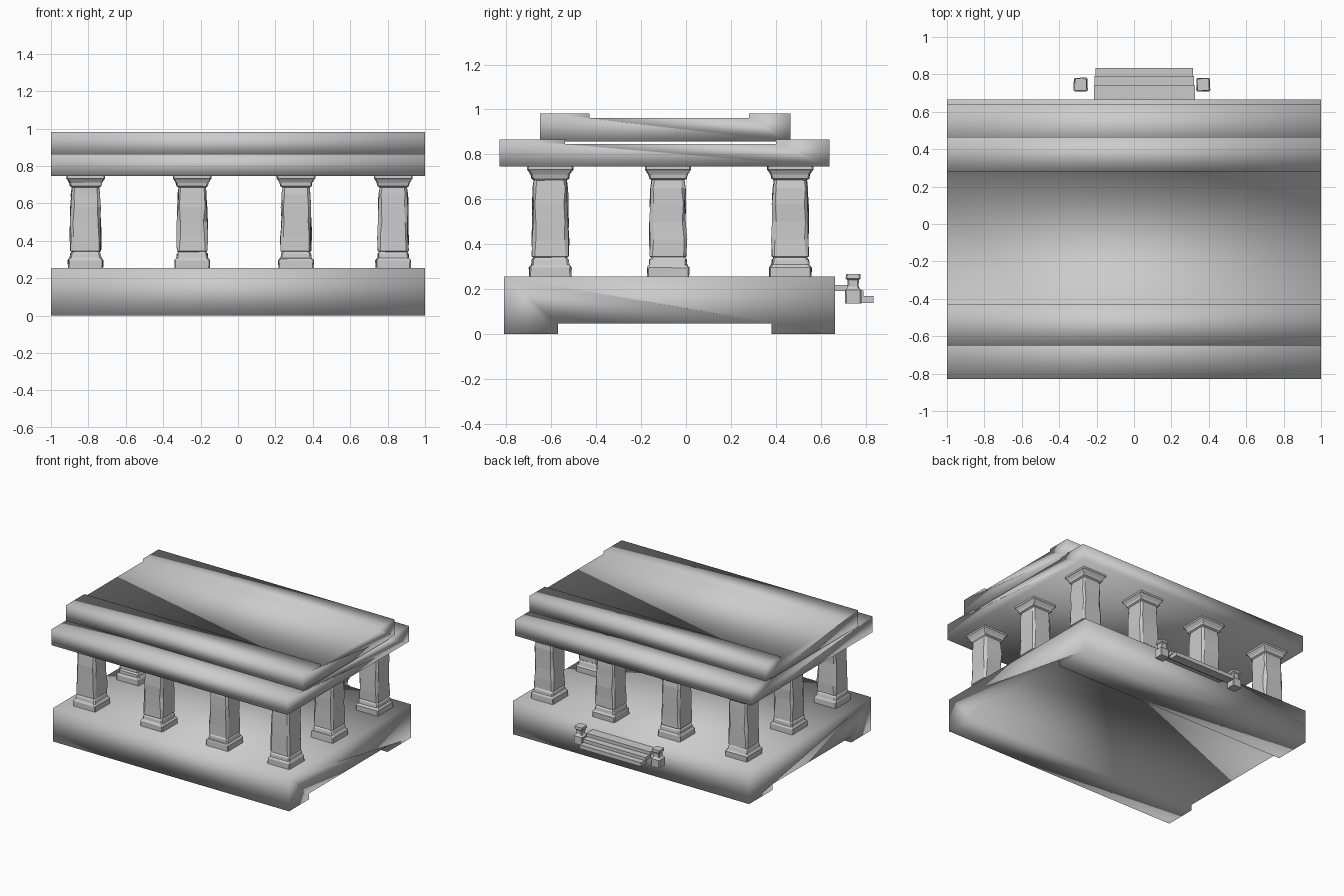
import bpy, bmesh, math, random

random.seed(4)

stone = bpy.data.materials.new("grey_stone")
stone.diffuse_color = (0.6, 0.6, 0.6, 1)


def finish(bm, name, smooth):
    bmesh.ops.recalc_face_normals(bm, faces=bm.faces)
    me = bpy.data.meshes.new(name)
    bm.to_mesh(me)
    bm.free()
    me.materials.append(stone)
    for p in me.polygons:
        p.use_smooth = smooth
    ob = bpy.data.objects.new(name, me)
    bpy.context.collection.objects.link(ob)
    return ob


def extrude_x(name, profile, x0, x1, smooth=True):
    """Extrude a (y, z) profile along x."""
    bm = bmesh.new()
    a = [bm.verts.new((x0, y, z)) for y, z in profile]
    b = [bm.verts.new((x1, y, z)) for y, z in profile]
    n = len(profile)
    for i in range(n):
        j = (i + 1) % n
        bm.faces.new((a[i], a[j], b[j], b[i]))
    bm.faces.new(a)
    bm.faces.new(b)
    return finish(bm, name, smooth)


def loft(bm, rings, cx, cy):
    """Stack chamfered square rings: (half width, z, chamfer, wear)."""
    prev = first = None
    for h, z, c, wear in rings:
        ring = []
        for sx, sy in ((1, 1), (-1, 1), (-1, -1), (1, -1)):
            pts = [(h, h - c), (h - c, h)]
            if sx * sy < 0:
                pts.reverse()
            for px, py in pts:
                ring.append(bm.verts.new((cx + sx * px + random.uniform(-wear, wear),
                                          cy + sy * py + random.uniform(-wear, wear),
                                          z + random.uniform(-wear, wear) * 0.4)))
        if prev:
            for i in range(8):
                j = (i + 1) % 8
                bm.faces.new((prev[i], prev[j], ring[j], ring[i]))
        else:
            first = ring
        prev = ring
    bm.faces.new(first)
    bm.faces.new(prev)


# Base slab with two feet along its long edges
extrude_x("base_slab", [(-0.81, 0), (-0.57, 0), (-0.57, 0.045), (0.38, 0.045),
                        (0.38, 0), (0.665, 0), (0.665, 0.255), (-0.81, 0.255)], -1, 1)

# Two roof slabs with raised edges
extrude_x("lower_roof", [(-0.83, 0.745), (0.64, 0.745), (0.64, 0.865), (0.40, 0.865),
                         (0.40, 0.847), (-0.54, 0.847), (-0.54, 0.865), (-0.83, 0.865)], -1, 1)
extrude_x("upper_roof", [(-0.65, 0.857), (0.465, 0.857), (0.465, 0.982), (0.28, 0.982),
                         (0.28, 0.962), (-0.43, 0.962), (-0.43, 0.982), (-0.65, 0.982)], -1, 1)

# Weathered columns around the perimeter
COLUMN = [(0.094, 0.250, 0.006, 0), (0.094, 0.295, 0.006, 0.003), (0.088, 0.304, 0.008, 0.002),
          (0.084, 0.308, 0.008, 0.002), (0.081, 0.330, 0.008, 0.003), (0.074, 0.341, 0.010, 0.002),
          (0.082, 0.345, 0.012, 0.002), (0.081, 0.42, 0.014, 0.005), (0.079, 0.50, 0.016, 0.005),
          (0.078, 0.58, 0.014, 0.005), (0.076, 0.65, 0.012, 0.004), (0.073, 0.685, 0.012, 0.002),
          (0.083, 0.692, 0.006, 0.002), (0.087, 0.710, 0.006, 0.002), (0.098, 0.728, 0.006, 0.002),
          (0.103, 0.732, 0.006, 0.001), (0.103, 0.750, 0.006, 0)]
xs, ys = (-0.815, -0.245, 0.31, 0.83), (-0.605, -0.08, 0.465)
for i, x in enumerate(xs):
    for j, y in enumerate(ys):
        if j == 1 and i in (1, 2):
            continue
        bm = bmesh.new()
        loft(bm, COLUMN, x, y)
        finish(bm, "column_%d_%d" % (i, j), False)

# Three thin steps at the back
for k, (y0, y1, z0, z1) in enumerate(((0.655, 0.74, 0.19, 0.218), (0.725, 0.79, 0.165, 0.193),
                                      (0.765, 0.835, 0.138, 0.168))):
    extrude_x("step_%d" % (k + 1), [(y0, z0), (y1, z0), (y1, z1), (y0, z1)],
              -0.215 + 0.005 * k, 0.325 - 0.005 * k, False)

# Small posts on either side of the steps
POST = [(0.036, 0.135, 0.006, 0), (0.037, 0.195, 0.006, 0.001), (0.028, 0.203, 0.006, 0.001),
        (0.024, 0.212, 0.005, 0.001), (0.025, 0.240, 0.005, 0.001), (0.033, 0.247, 0.005, 0.001),
        (0.032, 0.266, 0.006, 0.001)]
for name, x in (("left_post", -0.285), ("right_post", 0.37)):
    bm = bmesh.new()
    loft(bm, POST, x, 0.745)
    finish(bm, name, False)
